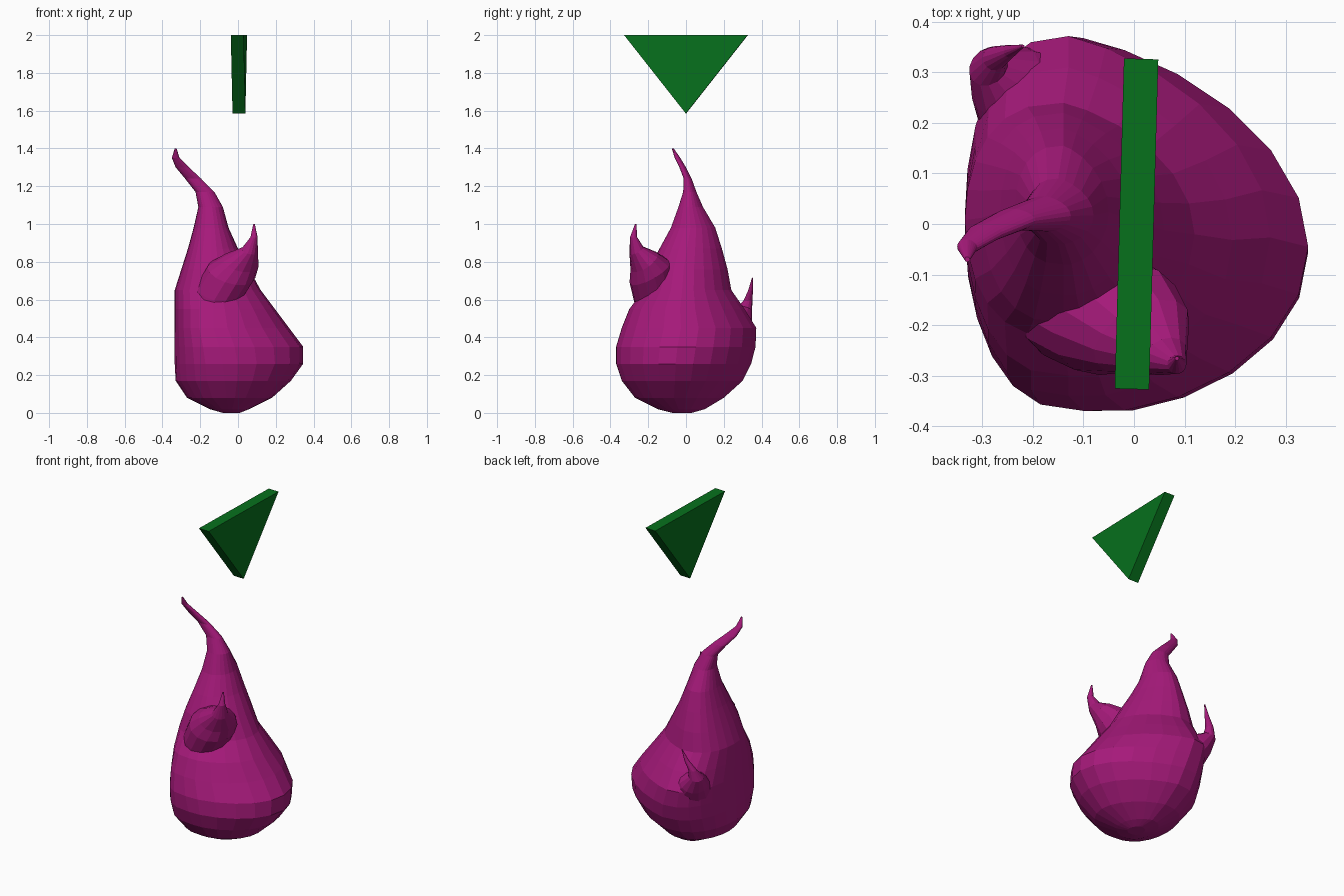
import bpy, bmesh, math
from mathutils import Vector

cube = bpy.data.objects.get("Cube")
if cube:
    bpy.data.objects.remove(cube, do_unlink=True)


def make_material(name, rgb):
    mat = bpy.data.materials.new(name)
    mat.use_nodes = True
    mat.diffuse_color = (*rgb, 1)
    mat.node_tree.nodes["Principled BSDF"].inputs["Base Color"].default_value = (*rgb, 1)
    return mat


def finish(name, bm, mat):
    bmesh.ops.recalc_face_normals(bm, faces=bm.faces)
    mesh = bpy.data.meshes.new(name)
    bm.to_mesh(mesh)
    bm.free()
    mesh.materials.append(mat)
    obj = bpy.data.objects.new(name, mesh)
    bpy.context.collection.objects.link(obj)
    return obj


def loft(name, rings, mat):
    """Skin a list of closed rings of points and cap both ends."""
    bm = bmesh.new()
    loops = [[bm.verts.new(p) for p in ring] for ring in rings]
    n = len(loops[0])
    for a, b in zip(loops, loops[1:]):
        for i in range(n):
            j = (i + 1) % n
            bm.faces.new((a[i], a[j], b[j], b[i]))
    bm.faces.new(loops[0])
    bm.faces.new(loops[-1])
    return finish(name, bm, mat)


def angles(n):
    return [2 * math.pi * i / n for i in range(n)]


def body_ring(z, x0, x1, y0, y1, ridge):
    """Lopsided oval: blunt on the -x side, narrower and pulled forward on the +x side."""
    cy, ry = (y0 + y1) / 2, (y1 - y0) / 2
    ring = []
    for t in angles(24):
        c, s = math.cos(t), math.sin(t)
        if c > 0:
            x, y = ridge + (x1 - ridge) * c ** 1.25, cy + ry * (s - 0.12 * c)
        else:
            x, y = ridge - (ridge - x0) * abs(c) ** 0.75, cy + ry * s
        ring.append((x, y, z))
    return ring


def wisp(name, side, stations, mat):
    """Curling tongue: each station is a centre, half width and half thickness."""
    side = Vector(side).normalized()
    pts = [Vector(s[0]) for s in stations]
    rings = []
    for i, (_, w, h) in enumerate(stations):
        tangent = pts[min(i + 1, len(pts) - 1)] - pts[max(i - 1, 0)]
        up = side.cross(tangent).normalized()
        rings.append([pts[i] + side * w * math.cos(t) + up * h * math.sin(t)
                      for t in angles(14)])
    return loft(name, rings, mat)


purple = make_material("flame_purple", (0.38, 0.01, 0.195))
green = make_material("marker_green", (0.002, 0.165, 0.012))

# Main flame: round base drawn up into a bent tail
profile = [
    (0.00, -0.08, 0.01, -0.07, 0.03, -0.03),
    (0.02, -0.15, 0.06, -0.15, 0.10, -0.05),
    (0.08, -0.27, 0.18, -0.27, 0.20, -0.06),
    (0.17, -0.33, 0.28, -0.34, 0.30, -0.07),
    (0.26, -0.335, 0.345, -0.37, 0.345, -0.08),
    (0.35, -0.335, 0.345, -0.37, 0.368, -0.10),
    (0.45, -0.335, 0.27, -0.34, 0.372, -0.13),
    (0.55, -0.335, 0.195, -0.30, 0.31, -0.13),
    (0.65, -0.335, 0.12, -0.225, 0.24, -0.14),
    (0.76, -0.30, 0.06, -0.195, 0.22, -0.14),
    (0.87, -0.265, 0.00, -0.14, 0.19, -0.14),
    (0.98, -0.235, -0.05, -0.08, 0.155, -0.14),
    (1.09, -0.21, -0.08, -0.04, 0.09, -0.15),
    (1.17, -0.225, -0.125, -0.015, 0.055, -0.175),
    (1.24, -0.28, -0.195, -0.012, 0.03, -0.235),
    (1.30, -0.33, -0.26, -0.035, 0.0, -0.295),
    (1.35, -0.35, -0.31, -0.06, -0.03, -0.33),
    (1.40, -0.335, -0.325, -0.075, -0.065, -0.33),
]
loft("flame_body", [body_ring(*p) for p in profile], purple)

# Front tongue: swells out of the body, forms a shelf and flicks up to a point
wisp("front_wisp", (0.85, 0.5, 0), [
    ((-0.15, -0.13, 0.53), 0.12, 0.13),
    ((-0.10, -0.16, 0.64), 0.13, 0.125),
    ((-0.035, -0.19, 0.745), 0.135, 0.12),
    ((0.015, -0.222, 0.80), 0.105, 0.08),
    ((0.062, -0.262, 0.86), 0.046, 0.04),
    ((0.085, -0.278, 0.93), 0.019, 0.019),
    ((0.085, -0.266, 1.00), 0.004, 0.004),
], purple)

# Rear tongue: swelling on the back corner whose tip hooks inward
wisp("rear_wisp", (0.7, 0.7, 0), [
    ((-0.12, 0.16, 0.36), 0.17, 0.16),
    ((-0.20, 0.235, 0.44), 0.125, 0.11),
    ((-0.255, 0.285, 0.50), 0.08, 0.07),
    ((-0.288, 0.312, 0.55), 0.042, 0.038),
    ((-0.275, 0.328, 0.595), 0.024, 0.024),
    ((-0.245, 0.342, 0.65), 0.013, 0.013),
    ((-0.22, 0.352, 0.715), 0.003, 0.003),
], purple)

# Floating triangular marker, point down and turned slightly
triangle = [(-0.327, 2.0), (0.327, 2.0), (0.0, 1.585)]
marker = loft("floating_marker",
              [[(x, y, z) for y, z in triangle] for x in (-0.034, 0.034)], green)
marker.rotation_euler.z = math.radians(-1.6)
marker.location.x = 0.005
